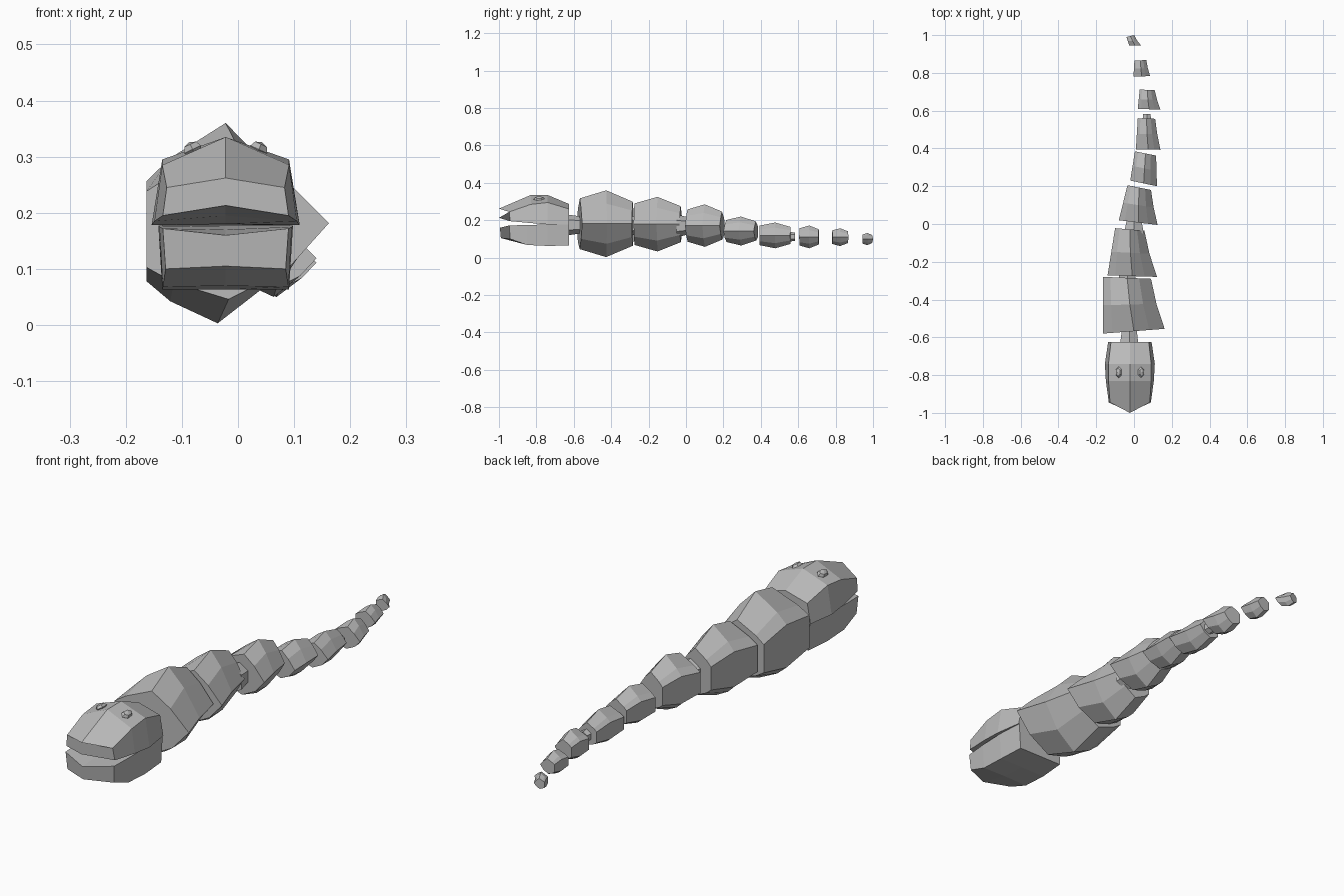
import bpy, bmesh, math
from mathutils import Vector

cube = bpy.data.objects.get("Cube")
if cube:
    bpy.data.objects.remove(cube)

GREY = (0.5, 0.5, 0.5, 1)
grey = bpy.data.materials.new("grey")
grey.use_nodes = True
grey.diffuse_color = GREY
grey.node_tree.nodes["Principled BSDF"].inputs["Base Color"].default_value = GREY
HEAD_X = -0.022


def finish(name, bm):
    bmesh.ops.recalc_face_normals(bm, faces=bm.faces[:])
    mesh = bpy.data.meshes.new(name)
    bm.to_mesh(mesh)
    bm.free()
    mesh.materials.append(grey)
    obj = bpy.data.objects.new(name, mesh)
    bpy.context.collection.objects.link(obj)
    return obj


def loft(name, rings):
    """Skin closed rings of points and cap both ends."""
    bm = bmesh.new()
    loops = [[bm.verts.new(p) for p in ring] for ring in rings]
    n = len(loops[0])
    for a, b in zip(loops, loops[1:]):
        for i in range(n):
            j = (i + 1) % n
            bm.faces.new((a[i], a[j], b[j], b[i]))
    bm.faces.new(loops[0])
    bm.faces.new(loops[-1])
    return finish(name, bm)


def mirrored_ring(top, upper, lower, bottom):
    """Head ring from a right half: centre points are (y, z), side points (x, y, z)."""
    right = [Vector(upper), Vector(lower)]
    left = [Vector((-p.x, p.y, p.z)) for p in reversed(right)]
    pts = [Vector((0, *top)), *right, Vector((0, *bottom)), *left]
    return [p + Vector((HEAD_X, 0, 0)) for p in pts]


# Head: upper skull with pointed snout
loft("upper_head", [
    mirrored_ring((-1, .262), (.105, -.945, .245), (.112, -.94, .195), (-1, .213)),
    mirrored_ring((-.83, .335), (.113, -.83, .285), (.127, -.83, .185), (-.83, .195)),
    mirrored_ring((-.74, .335), (.113, -.74, .295), (.132, -.74, .178), (-.74, .18)),
    mirrored_ring((-.625, .287), (.1, -.625, .26), (.115, -.625, .178), (-.625, .178)),
])

# Lower jaw
loft("lower_jaw", [
    mirrored_ring((-.995, .16), (.112, -.945, .172), (.107, -.94, .1), (-.99, .105)),
    mirrored_ring((-.85, .17), (.118, -.85, .175), (.112, -.85, .068), (-.85, .07)),
    mirrored_ring((-.74, .177), (.12, -.74, .177), (.113, -.74, .063), (-.74, .063)),
    mirrored_ring((-.625, .178), (.112, -.625, .178), (.105, -.625, .065), (-.625, .065)),
])

# Eyes
for side, name in ((1, "left_eye"), (-1, "right_eye")):
    bm = bmesh.new()
    bmesh.ops.create_uvsphere(bm, u_segments=6, v_segments=4, radius=1)
    eye = finish(name, bm)
    eye.scale = (.019, .03, .014)
    eye.rotation_euler = (0, side * math.radians(25), 0)
    eye.location = (HEAD_X + side * .059, -.785, .313)

# Body segments: uneven section, flat on the right side and keeled on the left
SECTION = [(0, 1), (.5, .6), (1, 0), (.55, -.6), (-.1, -1),
           (-.7, -.78), (-1, -.58), (-1, .42), (-.7, .65)]


def segment(name, front_left, front_right, back_left, back_right, low, high):
    fl, fr, bl, br = map(Vector, (front_left, front_right, back_left, back_right))
    mid_z = (low + high) / 2
    half = (high - low) / 2
    rings = []
    for t, blend, height in ((0, 0, .76), (.5, .6, 1), (1, 1, .66)):
        left, right = fl.lerp(bl, t), fr.lerp(br, t)
        right.x = fr.x + (br.x - fr.x) * blend
        ring = []
        for u, w in SECTION:
            p = left.lerp(right, (u + 1) / 2)
            ring.append((p.x, p.y, mid_z + w * half * height))
        rings.append(ring)
    loft(name, rings)


SEGMENTS = [
    ((-.163, -.58), (.162, -.555), (-.163, -.28), (.09, -.29), .003, .36),
    ((-.14, -.272), (.122, -.28), (-.1, -.022), (.055, -.035), .033, .325),
    ((-.08, .02), (.125, -.005), (-.035, .205), (.09, .18), .058, .285),
    ((-.02, .23), (.122, .2), (.005, .385), (.117, .362), .065, .22),
    ((.01, .395), (.14, .393), (.02, .56), (.112, .557), .05, .188),
    ((.02, .61), (.14, .605), (.03, .712), (.11, .708), .05, .172),
    ((-.003, .78), (.085, .783), (.002, .865), (.065, .868), .062, .157),
    ((-.025, .945), (.037, .945), (-.04, .99), (.002, 1), .067, .132),
]
for i, spec in enumerate(SEGMENTS, 1):
    segment(f"body_segment_{i}", *spec)


# Joints between the larger segments
def joint(name, x, y0, y1, z, r0, r1):
    rings = []
    for y, r in ((y0, r0), (y1, r1)):
        rings.append([(x + r * math.cos(a), y, z + r * math.sin(a))
                      for a in (math.tau * (k + .5) / 6 for k in range(6))])
    loft(name, rings)


for name, *spec in (
    ("neck_joint", -.025, -.63, -.56, .175, .055, .045),
    ("front_joint", -.035, -.3, -.25, .17, .05, .05),
    ("middle_joint", 0, -.05, .02, .17, .06, .045),
    ("tail_joint", .068, .54, .582, .112, .028, .022),
):
    joint(name, *spec)
